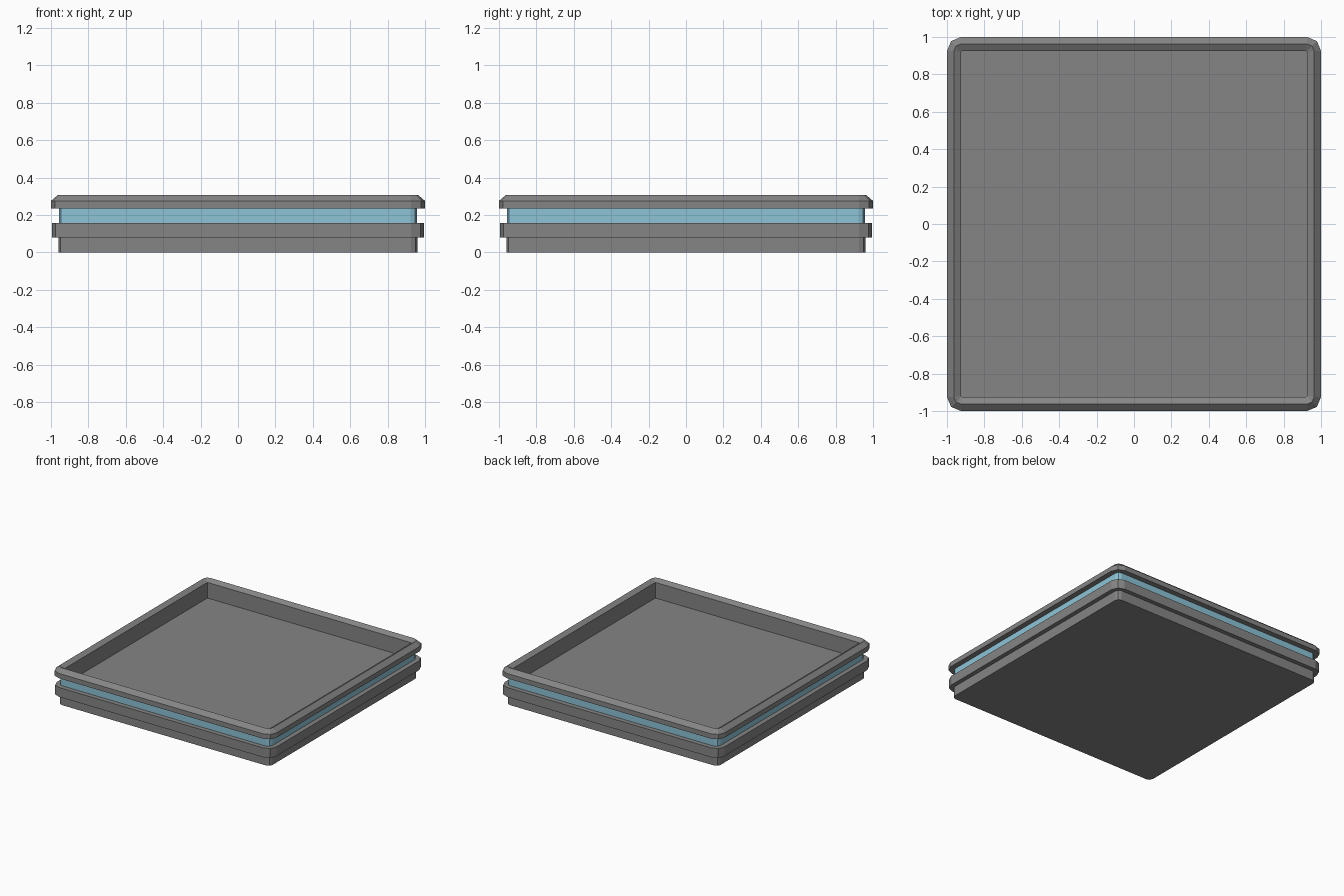
import bpy, bmesh, math

if "Cube" in bpy.data.objects:
    bpy.data.objects.remove(bpy.data.objects["Cube"])


def material(name, rgb):
    m = bpy.data.materials.new(name)
    m.diffuse_color = (*rgb, 1.0)
    m.use_nodes = True
    m.node_tree.nodes["Principled BSDF"].inputs["Base Color"].default_value = m.diffuse_color
    return m


GREY = material("mid grey", (0.235, 0.235, 0.235))
BLUE = material("pale blue", (0.27, 0.55, 0.68))


def ring_points(half, radius, z):
    """Square outline with corners rounded by two facets."""
    pts = []
    c = half - radius
    for q in range(4):
        for k in range(3):
            a = math.pi / 2 * (q + k / 2)
            sx, sy = [(1, 1), (-1, 1), (-1, -1), (1, -1)][q]
            pts.append((sx * c + radius * math.cos(a), sy * c + radius * math.sin(a), z))
    return pts


def loft(name, profile, mat, closed):
    """Skin square rings (half width, corner radius, height); closed = hollow frame."""
    bm = bmesh.new()
    rings = [[bm.verts.new(p) for p in ring_points(*row)] for row in profile]
    pairs = list(zip(rings, rings[1:]))
    if closed:
        pairs.append((rings[-1], rings[0]))
    else:
        bm.faces.new(rings[0][::-1])
        bm.faces.new(rings[-1])
    for lo, hi in pairs:
        n = len(lo)
        for i in range(n):
            j = (i + 1) % n
            bm.faces.new((lo[i], lo[j], hi[j], hi[i]))
    bmesh.ops.recalc_face_normals(bm, faces=bm.faces)
    me = bpy.data.meshes.new(name)
    bm.to_mesh(me)
    bm.free()
    me.materials.append(mat)
    ob = bpy.data.objects.new(name, me)
    bpy.context.collection.objects.link(ob)
    return ob


# Base foot and wider lower band; the band's top is the tray floor
loft("tray_base", [
    (0.96, 0.035, 0.0), (0.96, 0.035, 0.08),
    (0.995, 0.07, 0.08), (0.995, 0.07, 0.157)], GREY, False)

# Recessed blue strip between the two bands
loft("blue_strip", [
    (0.957, 0.035, 0.157), (0.957, 0.035, 0.235),
    (0.935, 0.015, 0.235), (0.935, 0.015, 0.157)], BLUE, True)

# Upper rim with a ridge on top and the inner wall down to the floor
loft("rim", [
    (0.935, 0.015, 0.157), (0.935, 0.015, 0.235),
    (1.0, 0.075, 0.235), (1.0, 0.075, 0.275),
    (0.963, 0.038, 0.307), (0.925, 0.008, 0.285),
    (0.925, 0.008, 0.157)], GREY, True)
